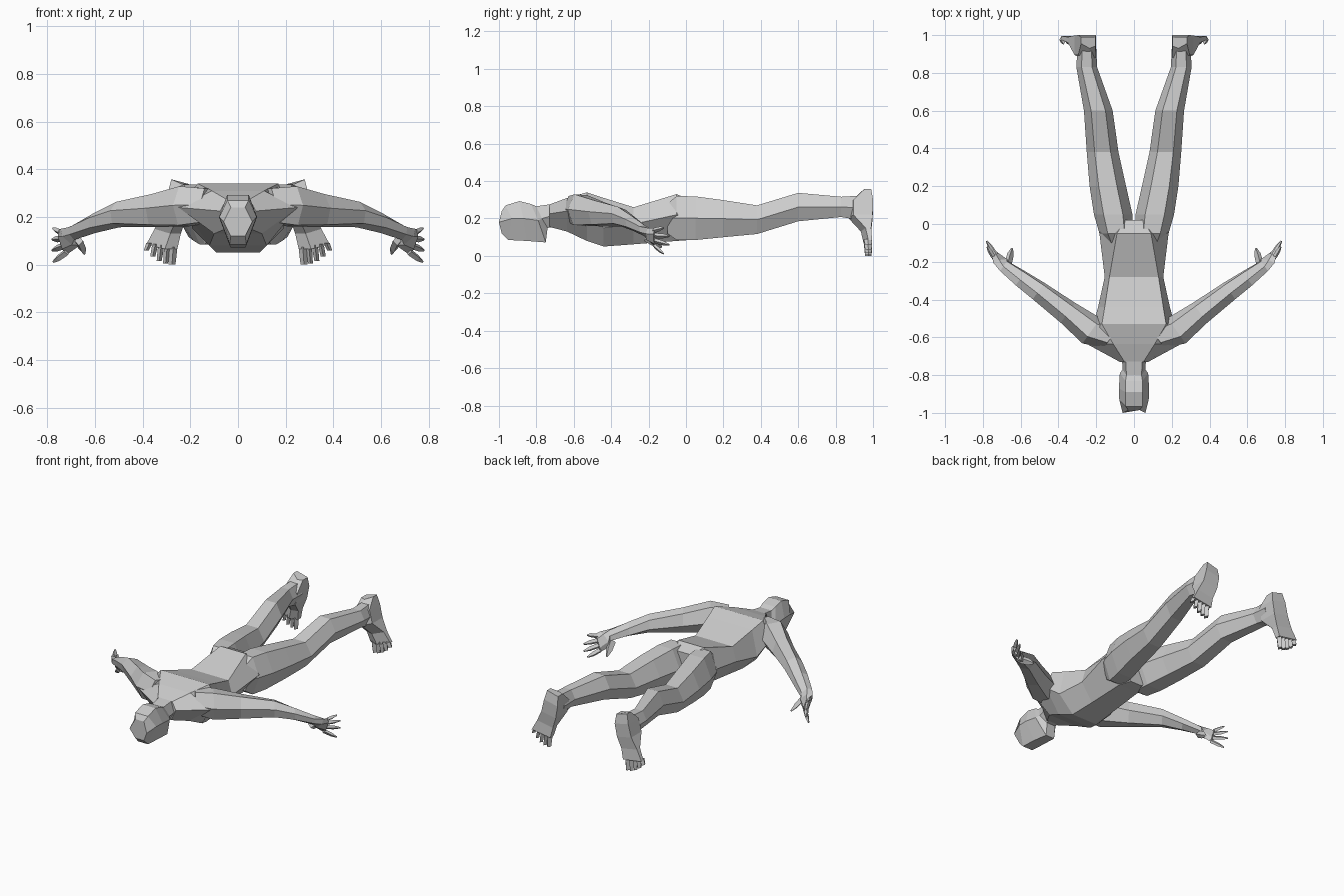
import bpy, bmesh
from mathutils import Vector as V
from math import cos, sin


def loft(name, rings, mirror=False):
    """Skin a list of equal-length point rings and cap both ends."""
    bm = bmesh.new()
    rows = [[bm.verts.new(p) for p in r] for r in rings]
    n = len(rows[0])
    for a, b in zip(rows, rows[1:]):
        for i in range(n):
            j = (i + 1) % n
            bm.faces.new((a[i], a[j], b[j], b[i]))
    bm.faces.new(rows[0])
    bm.faces.new(rows[-1][::-1])
    bmesh.ops.recalc_face_normals(bm, faces=bm.faces)
    me = bpy.data.meshes.new(name)
    bm.to_mesh(me)
    bm.free()
    ob = bpy.data.objects.new(name, me)
    bpy.context.collection.objects.link(ob)
    if mirror:
        ob.modifiers.new("Mirror", 'MIRROR')
    return ob


def hexa(c, u, v):
    """Flat-topped six-sided section."""
    c, u, v = V(c), V(u), V(v)
    return [c + u, c + u * .5 + v, c - u * .5 + v, c - u, c - u * .5 - v, c + u * .5 - v]


def symmetric(half):
    """Section from top, side and bottom points of the right half."""
    return [V(p) for p in half] + [V((-x, y, z)) for x, y, z in reversed(half)]


def digit(name, base, tip, u, v, taper=.45):
    base, tip, u, v = V(base), V(tip), V(u), V(v)
    mid = base.lerp(tip, .6)
    sec = lambda c, s: [c + u * s, c + v * s, c - u * s, c - v * s]
    return loft(name, [sec(base, 1), sec(mid, .9), sec(tip, taper)], True)


# Torso: y, then x/z of back edge, flank and belly edge
torso = [(-.73, .05, .275, .075, .225, .04, .155),
         (-.635, .11, .31, .25, .24, .1, .13),
         (-.53, .17, .34, .215, .22, .12, .08),
         (-.44, .155, .31, .19, .15, .09, .05),
         (-.28, .13, .26, .155, .17, .08, .062),
         (-.05, .09, .33, .183, .22, .07, .08),
         (.02, .05, .30, .15, .2, .04, .085)]
loft("torso", [symmetric([(a, y, b), (c, y, d), (e, y, f)])
               for y, a, b, c, d, e, f in torso])

# Neck and head
head = [[(.045, -.7, .28), (.065, -.7, .22), (.035, -.7, .155)],
        [(.04, -.8, .265), (.06, -.77, .2), (.03, -.74, .15)],
        [(.045, -.83, .278), (.075, -.79, .19), (.03, -.75, .072)],
        [(.045, -.89, .293), (.08, -.87, .2), (.035, -.85, .08)],
        [(.045, -.965, .27), (.078, -.93, .2), (.035, -.95, .085)],
        [(.03, -.985, .24), (.06, -1, .18), (.03, -.985, .12)]]
loft("head", [symmetric(r) for r in head])

# Legs: y, inner x, outer x, underside z, top z
leg = [(-.1, .03, .15, .12, .28),
       (-.05, .005, .183, .085, .32),
       (.05, .008, .212, .085, .318),
       (.2, .042, .235, .1, .298),
       (.38, .082, .25, .117, .27),
       (.6, .113, .265, .185, .337),
       (.83, .195, .305, .208, .316),
       (.93, .2, .3, .19, .322)]
loft("leg", [hexa(((a + b) / 2, y, (c + d) / 2), ((b - a) / 2, 0, 0), (0, 0, (d - c) / 2))
             for y, a, b, c, d in leg], True)

# Feet: z, inner x, outer x, instep y, sole y
foot = [(.338, .205, .28, .93, .99),
        (.28, .2, .295, .87, 1.0),
        (.2, .215, .315, .87, .998),
        (.13, .24, .35, .935, .99),
        (.065, .255, .385, .95, .995)]
loft("foot", [[(a, y0 + .012, z), (a, y1, z), (b, y1, z + .02), (b, y0 + .025, z + .02),
               ((a * .6 + b * .4), y0, z)]
              for z, a, b, y0, y1 in foot], True)

# Toes
for i in range(5):
    t = i / 4
    w = .018 if i == 0 else .013
    digit("toe_%d" % (i + 1), (.272 + .1 * t, .972, .075 + .015 * t),
          (.277 + .108 * t, .975, .06 * t * t), (w, 0, 0), (0, .022, 0), .8)

# Arms: centre, half width, half thickness, twist
arm = [((.12, -.6, .25), .07, .07, 0),
       ((.225, -.565, .245), .083, .082, .05),
       ((.35, -.47, .227), .066, .065, .15),
       ((.505, -.355, .21), .056, .047, .3),
       ((.6, -.288, .175), .05, .034, .45),
       ((.69, -.222, .135), .04, .024, .6)]


def arm_ring(c, w, h, t):
    return hexa(c, V((.58 * cos(t), -.81 * cos(t), sin(t))) * w,
                V((-.58 * sin(t), .81 * sin(t), cos(t))) * h)


rings = [arm_ring(*r) for r in arm]
loft("arm", rings, True)

# Palms continue from the wrist section
palm = [((.705, -.2, .115), (.04, -.005, .035), (-.012, .012, .014)),
        ((.735, -.165, .095), (.018, -.002, .052), (-.012, .008, .004))]
loft("palm", [rings[-1]] + [hexa(*p) for p in palm], True)

# Fingers and thumb
tips = [(.777, -.12, .15), (.78, -.09, .105), (.78, -.09, .06), (.775, -.12, .012)]
for i, tip in enumerate(tips):
    k = 1 - i * 2 / 3
    base = V(palm[1][0]) + V(palm[1][1]) * k * .78 - V((.004, .006, 0))
    digit("finger_%d" % (i + 1), base, tip, (.004, 0, .014), (.011, -.006, 0), .35)
digit("thumb", (.668, -.215, .1), (.645, -.13, .047), (.018, .01, 0), (0, .01, .02), .3)
